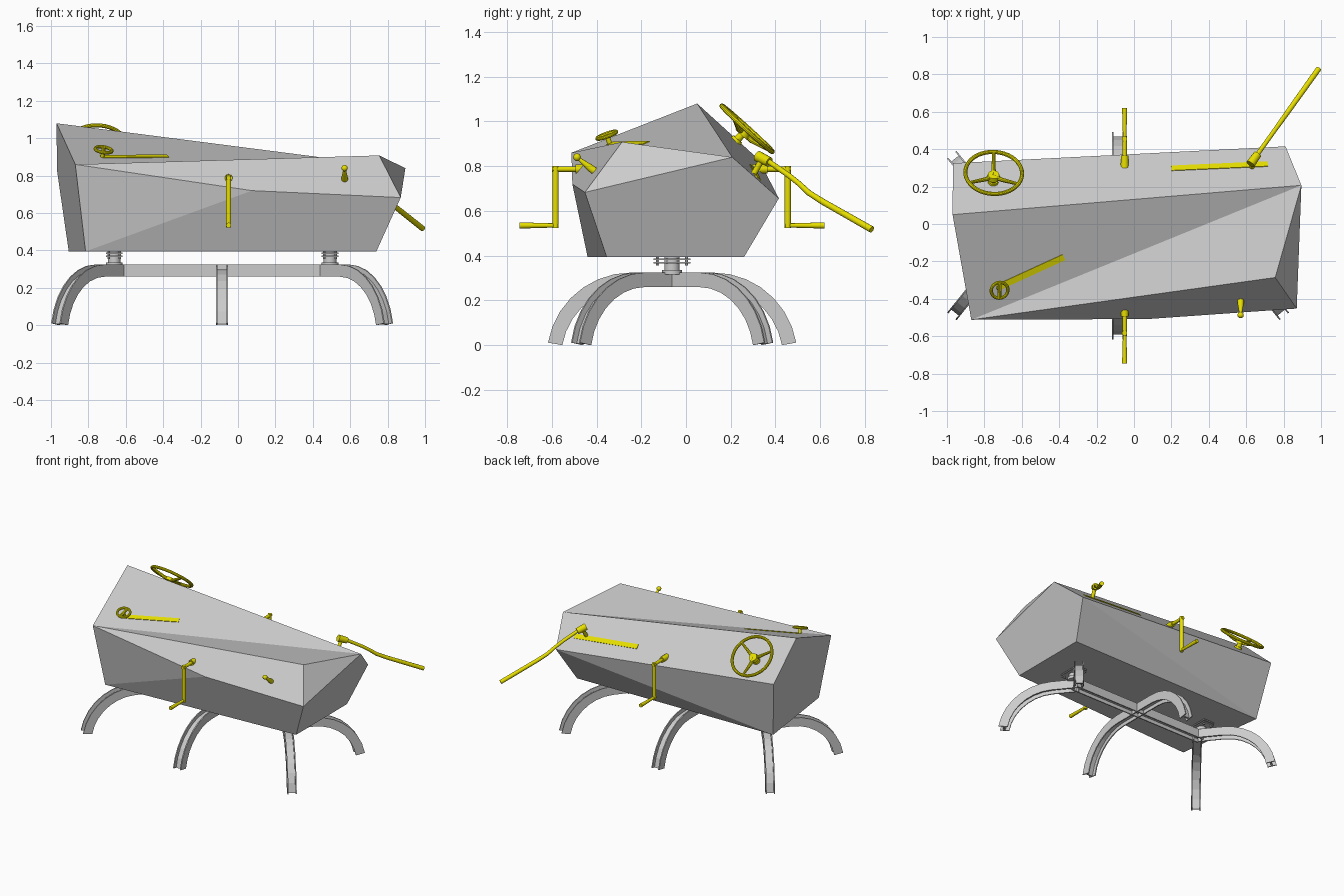
import bpy, bmesh, math
from mathutils import Vector, Matrix

if "Cube" in bpy.data.objects:
    bpy.data.objects.remove(bpy.data.objects["Cube"])

yellow = bpy.data.materials.new("yellow")
yellow.diffuse_color = (0.8, 0.74, 0.0, 1)
yellow.use_nodes = True
yellow.node_tree.nodes["Principled BSDF"].inputs["Base Color"].default_value = yellow.diffuse_color


def add(name, bm, mat=None, smooth=False):
    bmesh.ops.recalc_face_normals(bm, faces=bm.faces)
    me = bpy.data.meshes.new(name)
    bm.to_mesh(me)
    bm.free()
    ob = bpy.data.objects.new(name, me)
    bpy.context.collection.objects.link(ob)
    if mat:
        me.materials.append(mat)
    if smooth:
        bpy.ops.object.select_all(action='DESELECT')
        ob.select_set(True)
        bpy.context.view_layer.objects.active = ob
        bpy.ops.object.shade_smooth_by_angle(angle=math.radians(35))
    return ob


def loft(bm, rings, closed=False):
    vs = [[bm.verts.new(p) for p in r] for r in rings]
    n = len(vs[0])
    for i in range(len(vs) if closed else len(vs) - 1):
        a, b = vs[i], vs[(i + 1) % len(vs)]
        for k in range(n):
            bm.faces.new((a[k], a[(k + 1) % n], b[(k + 1) % n], b[k]))
    if not closed:
        bm.faces.new(vs[0])
        bm.faces.new(vs[-1])


def rod(bm, points, radii, seg=14):
    """Round bar through points; one radius per point."""
    pts = [Vector(p) for p in points]
    rings = []
    for i, p in enumerate(pts):
        d = (pts[min(i + 1, len(pts) - 1)] - pts[max(i - 1, 0)]).normalized()
        u = d.cross(Vector((1, 0.1, 0.05))).normalized()
        w = d.cross(u)
        rings.append([p + radii[i] * (u * math.cos(t) + w * math.sin(t))
                      for t in (2 * math.pi * k / seg for k in range(seg))])
    loft(bm, rings)


def ball(bm, c, r):
    bmesh.ops.create_uvsphere(bm, u_segments=14, v_segments=8, radius=r,
                              matrix=Matrix.Translation(c))


def ring(bm, c, rot, R, r):
    loft(bm, [[c + rot @ Vector(((R + r * math.cos(b)) * math.cos(a),
                                 (R + r * math.cos(b)) * math.sin(a), r * math.sin(b)))
               for b in (2 * math.pi * k / 10 for k in range(10))]
              for a in (2 * math.pi * k / 40 for k in range(40))], closed=True)


def box(bm, c, size):
    bmesh.ops.create_cube(bm, size=1, matrix=Matrix.Translation(c) @ Matrix.Diagonal((*size, 1)))


# faceted body
V = {'A': (-.97, .05, 1.08), 'B': (-.87, -.512, .86), 'C': (-.968, .325, .83),
     'D': (.81, .415, .656), 'E': (.895, .207, .84), 'F': (.87, -.452, .683),
     'G': (.755, -.286, .908), 'L': (.075, -.508, .72), 'H': (.74, -.355, .395),
     'I': (.74, .26, .395), 'J': (-.815, -.44, .395), 'K': (-.905, .24, .395)}
V = {k: Vector(p) for k, p in V.items()}
bm = bmesh.new()
bv = {k: bm.verts.new(p) for k, p in V.items()}
for f in "ABE BGE GFE BLFG BJL JHFL FHIDE ACDE CKD KID ABJKC JKIH".split():
    bm.faces.new([bv[k] for k in f])
add("body", bm)


def normal(a, b, c):
    n = (V[b] - V[a]).cross(V[c] - V[a]).normalized()
    return n if n.z > 0 else -n


def on_plane(n, x, y):
    a = V['A']
    return Vector((x, y, a.z - (n.x * (x - a.x) + n.y * (y - a.y)) / n.z))


nb, nt = normal('A', 'C', 'E'), normal('A', 'B', 'E')


# slot strips lying on the upper panels
def strip(name, n, p, q, w):
    p, q = on_plane(n, *p), on_plane(n, *q)
    s = n.cross(q - p).normalized() * w / 2
    bm = bmesh.new()
    loft(bm, [[e + s * i + n * h for i, h in ((-1, -.004), (1, -.004), (1, .004), (-1, .004))]
              for e in (p, q)])
    add(name, bm, yellow)


strip("back_slot", nb, (.2, .297), (.715, .32), .035)
strip("top_slot", nt, (-.73, -.34), (-.375, -.177), .035)

# frame: H-section rails swept along a path
W, T, S = .0325, .008, .006
HALF = [(W, -W), (W, W), (W - T, W), (W - T, S)]
HALF2 = [(W - T, -S), (W - T, -W)]
SECTION = (HALF + [(-u, v) for u, v in reversed(HALF)] +
           [(-u, v) for u, v in HALF2 for _ in (0,)][::1])
SECTION = [(W, -W), (W, W), (W - T, W), (W - T, S), (T - W, S), (T - W, W), (-W, W),
           (-W, -W), (T - W, -W), (T - W, -S), (W - T, -S), (W - T, -W)]
CX, CY, ZB = -.085, -.062, .292


def leg(name, x, ang):
    out = Vector((math.cos(ang), math.sin(ang), 0))
    side = Vector((-out.y, out.x, 0))
    R, zc, rc = .345, -.053, .183
    path = [(0, ZB, 90)]
    for i in range(8):
        a = 90 - i * (90 - 9.8) / 7
        path.append((rc + R * math.cos(math.radians(a)), zc + R * math.sin(math.radians(a)), a))
    bm = bmesh.new()
    rings = []
    for r, z, a in path:
        v_dir = out * math.cos(math.radians(a)) + Vector((0, 0, math.sin(math.radians(a))))
        c = Vector((x, CY, z)) + out * r
        rings.append([c + side * u + v_dir * v for u, v in SECTION])
    loft(bm, rings)
    add(name, bm)


for sy, yn in ((-1, "front"), (1, "back")):
    leg("middle_leg_" + yn, CX, sy * math.pi / 2)
    for sx, xn in ((-1, "left"), (1, "right")):
        leg(f"{xn}_leg_{yn}", CX + sx * .54, math.atan2(sy * .78, sx * .63))

bm = bmesh.new()
loft(bm, [[(x, CY + u, ZB + v) for u, v in SECTION] for x in (CX - .57, CX + .57)])
add("frame_beam", bm)

# mounts between frame and body
for sx, xn in ((-1, "left"), (1, "right")):
    x = CX + sx * .577
    bm = bmesh.new()
    rod(bm, [(x, CY, .315), (x, CY, .336)], [.045, .045], 20)
    rod(bm, [(x, CY, .336), (x, CY, .4)], [.034, .034], 20)
    for z in (.368, .384):
        box(bm, (x, CY, z), (.09, .165, .008))
    for i in (-1, 1):
        for j in (-1, 1):
            rod(bm, [(x + i * .03, CY + j * .065, .355), (x + i * .03, CY + j * .065, .397)],
                [.007, .007], 8)
    add(xn + "_mount", bm, smooth=True)

# steering wheel
bm = bmesh.new()
c = Vector((-.75, .273, .967))
rot = nb.to_track_quat('Z', 'Y').to_matrix()
hub = c - nb * .025
ring(bm, c, rot, .152, .011)
up = (Vector((0, .72, -.69)) - nb * Vector((0, .72, -.69)).dot(nb)).normalized()
for k in range(3):
    d = Matrix.Rotation(k * 2 * math.pi / 3, 3, nb) @ up
    rod(bm, [hub, hub + d * .05, c + d * .15], [.013, .012, .008], 10)
rod(bm, [hub - nb * .012, hub + nb * .012], [.036, .03], 20)
rod(bm, [c - nb * .085, hub], [.017, .017])
rod(bm, [c - nb * .085, c - nb * .062], [.03, .025], 20)
add("steering_wheel", bm, yellow, True)

# small ring handle on the front top panel
bm = bmesh.new()
base = on_plane(nt, -.725, -.34)
c = base + nt * .042
rot = nt.to_track_quat('Z', 'Y').to_matrix()
ring(bm, c, rot, .045, .009)
d = rot @ Vector((.4, .9, 0)).normalized()
rod(bm, [c - d * .045, c + d * .045], [.011, .011], 10)
rod(bm, [base - nt * .01, c], [.011, .011])
add("ring_handle", bm, yellow, True)

# long lever
bm = bmesh.new()
lp = [Vector((.63 + (y - .33) * .715, y, z)) for y, z in
      ((.32, .845), (.375, .817), (.46, .758), (.505, .722), (.55, .68), (.61, .642), (.83, .517))]
rod(bm, lp, [.012, .012, .012, .012, .013, .014, .015])
rod(bm, [lp[0], lp[0].lerp(lp[1], .95)], [.025, .022])
foot = on_plane(nb, .63, .305)
rod(bm, [foot - nb * .01, lp[0].lerp(lp[1], .4)], [.013, .013])
add("long_lever", bm, yellow, True)

# cranks on both sides
for name, y0, y1, y2 in (("front_crank", -.43, -.583, -.745), ("back_crank", .3, .455, .62)):
    s = 1 if y1 > 0 else -1
    x, zt, zb = -.05, .787, .535
    bm = bmesh.new()
    rod(bm, [(x, y0, zt), (x, y1 + s * .015, zt)], [.012, .012])
    rod(bm, [(x, y0, zt), (x, y0 + s * .065, zt)], [.022, .02])
    rod(bm, [(x, y1, zt + .013), (x, y1, zb - .012)], [.014, .014])
    rod(bm, [(x, y1 - s * .014, zb), (x, y1 + s * .03, zb), (x, y2, zb)], [.01, .01, .014])
    add(name, bm, yellow, True)

# toggle switch
bm = bmesh.new()
rod(bm, [(.57, -.39, .765), (.57, -.425, .79), (.57, -.485, .838)], [.017, .017, .006])
ball(bm, (.57, -.487, .84), .017)
add("toggle", bm, yellow, True)
